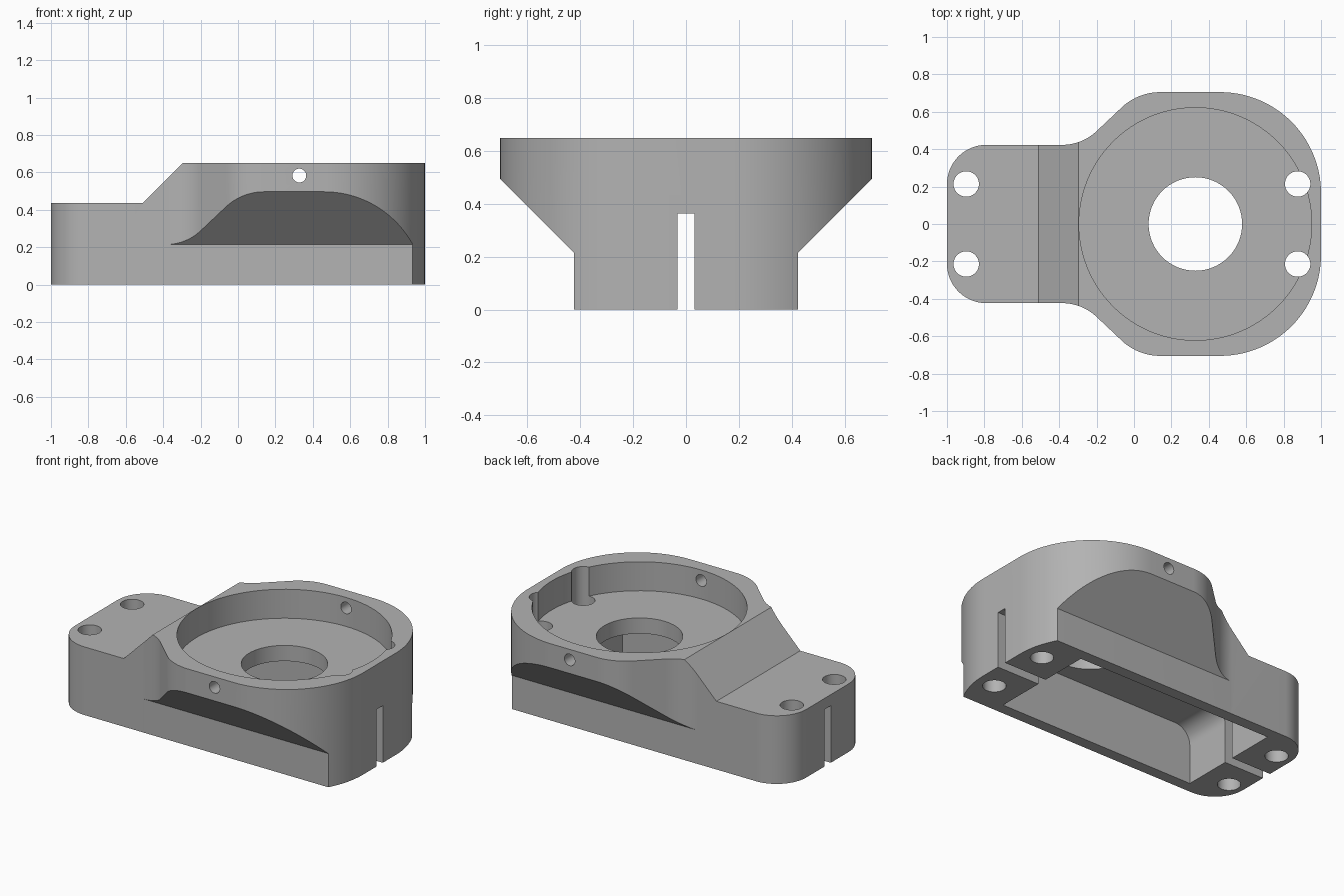
import bpy, bmesh, math
from mathutils import Vector

if "Cube" in bpy.data.objects:
    bpy.data.objects.remove(bpy.data.objects["Cube"])

grey = bpy.data.materials.new("machined grey")
grey.diffuse_color = (0.45, 0.45, 0.45, 1)
grey.use_nodes = True
grey.node_tree.nodes["Principled BSDF"].inputs["Base Color"].default_value = grey.diffuse_color


def prism(name, pts, axis, lo, hi):
    """Extrude a closed 2D profile along the x, y or z axis."""
    place = {'x': lambda a, b, t: (t, a, b),
             'y': lambda a, b, t: (a, t, b),
             'z': lambda a, b, t: (a, b, t)}[axis]
    bm = bmesh.new()
    n = len(pts)
    low = [bm.verts.new(place(a, b, lo)) for a, b in pts]
    top = [bm.verts.new(place(a, b, hi)) for a, b in pts]
    bm.faces.new(low)
    bm.faces.new(top)
    for i in range(n):
        j = (i + 1) % n
        bm.faces.new((low[i], low[j], top[j], top[i]))
    bmesh.ops.recalc_face_normals(bm, faces=bm.faces)
    mesh = bpy.data.meshes.new(name)
    bm.to_mesh(mesh)
    bm.free()
    ob = bpy.data.objects.new(name, mesh)
    bpy.context.collection.objects.link(ob)
    return ob


def arc(cx, cy, r, a0, a1, n=16):
    return [(cx + r * math.cos(math.radians(a0 + (a1 - a0) * i / n)),
             cy + r * math.sin(math.radians(a0 + (a1 - a0) * i / n)))
            for i in range(n + 1)]


def circle(cx, cy, r, n=64):
    return arc(cx, cy, r, 0, 360, n)[:-1]


def box(a0, a1, b0, b1):
    return [(a0, b0), (a1, b0), (a1, b1), (a0, b1)]


# Plan outline: narrow foot flaring into the round head, mirrored in y
W, H, C = 0.423, 0.705, 0.328
half = (arc(-0.79, W - 0.21, 0.21, 180, 90)
        + arc(-0.385, W + 0.27, 0.27, -90, -45)
        + arc(0.14, H - 0.30, 0.30, 135, 90)
        + arc(0.46, H - 0.54, 0.54, 90, 0, 28))
outline = half + [(x, -y) for x, y in reversed(half)]
body = prism("bearing_housing", outline, 'z', 0, 0.65)
body.data.materials.append(grey)

# Ramp down to the low foot
cutters = [prism("ramp_cutter", [(-1.2, 0.435), (-0.511, 0.435),
                                 (-0.196, 0.75), (-1.2, 0.75)], 'y', -1, 1)]

# Sloped undersides of the head on both sides
for s in (-1, 1):
    cutters.append(prism("underside_cutter",
                         [(s * 0.4235, -0.1), (s * 0.4235, 0.215),
                          (s * 0.8235, 0.615), (s * 0.8235, -0.1)],
                         'x', -0.45, 1.2))

# Underside cavity with rounded ceiling ends
cavity = ([(-0.715, -0.1)] + arc(-0.605, 0.255, 0.11, 180, 90, 12)
          + arc(0.585, 0.255, 0.11, 90, 0, 12) + [(0.695, -0.1)])
cutters.append(prism("cavity_cutter", cavity, 'y', -0.35, 0.35))

# Round recess and its central bore
cutters.append(prism("recess_cutter", circle(C, 0, 0.622, 96), 'z', 0.465, 0.8))
cutters.append(prism("bore_cutter", circle(C, 0, 0.25), 'z', 0.3, 0.6))

# Slot through both end walls
cutters.append(prism("slot_cutter", box(-1.2, 1.2, -0.032, 0.032), 'z', -0.1, 0.3645))

# Bolt holes
for x in (-0.897, 0.875):
    for y in (-0.214, 0.214):
        cutters.append(prism("bolt_hole_cutter", circle(x, y, 0.068, 32), 'z', -0.2, 0.9))

# Cross hole through the rim
cutters.append(prism("cross_hole_cutter", circle(C, 0.583, 0.037, 32), 'y', -1, 1))

bpy.context.view_layer.objects.active = body
for c in cutters:
    c.hide_render = True
    mod = body.modifiers.new("cut", 'BOOLEAN')
    mod.operation = 'DIFFERENCE'
    mod.solver = 'EXACT'
    mod.object = c
    bpy.ops.object.modifier_apply(modifier=mod.name)
    bpy.data.objects.remove(c)

# Smooth curved walls, crisp edges
bpy.ops.object.select_all(action='DESELECT')
body.select_set(True)
bpy.ops.object.shade_smooth_by_angle(angle=math.radians(25))
